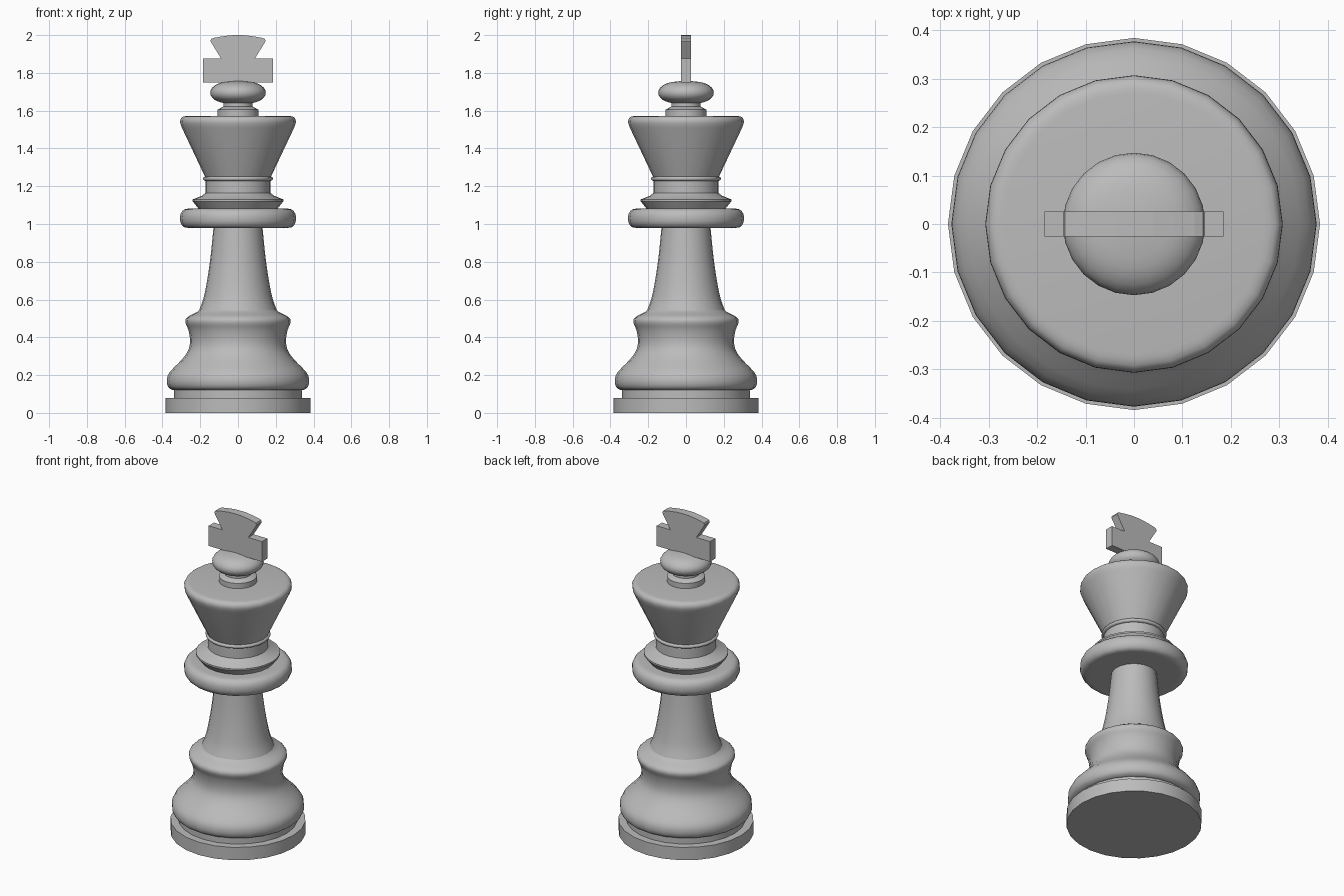
import bpy, bmesh, math
from mathutils import Vector
from mathutils.geometry import interpolate_bezier

if "Cube" in bpy.data.objects:
    bpy.data.objects.remove(bpy.data.objects["Cube"], do_unlink=True)

SIDES = 24
grey = bpy.data.materials.new("grey")
grey.use_nodes = True
colour = (0.5, 0.5, 0.5, 1)
grey.diffuse_color = colour
grey.node_tree.nodes["Principled BSDF"].inputs["Base Color"].default_value = colour


def finish(name, bm, smooth=True):
    bmesh.ops.recalc_face_normals(bm, faces=bm.faces)
    mesh = bpy.data.meshes.new(name)
    bm.to_mesh(mesh)
    bm.free()
    mesh.materials.append(grey)
    ob = bpy.data.objects.new(name, mesh)
    bpy.context.collection.objects.link(ob)
    if smooth:
        bpy.ops.object.select_all(action='DESELECT')
        ob.select_set(True)
        bpy.context.view_layer.objects.active = ob
        bpy.ops.object.shade_smooth_by_angle(angle=math.radians(35))
    return ob


def curve(points, steps=4):
    """Smooth (radius, height) line through the points."""
    p = [Vector((r, 0, z)) for r, z in points]
    ends = [p[0]] + p + [p[-1]]
    out = []
    for i in range(1, len(p)):
        a, b, c, d = ends[i - 1:i + 3]
        seg = interpolate_bezier(b, b + (c - a) / 6, c - (d - b) / 6, c, steps + 1)
        out += [(v.x, v.z) for v in seg[(1 if out else 0):]]
    return out


def lathe(name, profile):
    """Turn a (radius, height) profile around z and cap both ends."""
    bm = bmesh.new()
    rings = []
    for r, z in profile:
        angles = [2 * math.pi * i / SIDES for i in range(SIDES)]
        rings.append([bm.verts.new((r * math.cos(a), r * math.sin(a), z)) for a in angles])
    for low, high in zip(rings, rings[1:]):
        for i in range(SIDES):
            j = (i + 1) % SIDES
            bm.faces.new((low[i], low[j], high[j], high[i]))
    bm.faces.new(rings[0][::-1])
    bm.faces.new(rings[-1])
    return finish(name, bm)


# Foot
lathe("base_disc", [(0.384, 0), (0.384, 0.08)])
lathe("base_groove", [(0.338, 0.08), (0.338, 0.125)])

# Bell-shaped body and tapering stem
lathe("body", curve([(0.345, 0.12), (0.368, 0.135), (0.377, 0.17), (0.362, 0.215),
                     (0.295, 0.285), (0.262, 0.335), (0.254, 0.385), (0.263, 0.44),
                     (0.279, 0.48), (0.268, 0.507), (0.215, 0.535), (0.19, 0.56)], 3))
lathe("stem", curve([(0.205, 0.545), (0.182, 0.61), (0.162, 0.71),
                     (0.145, 0.83), (0.13, 0.98)]))

# Collar rings
lathe("collar", curve([(0.25, 0.98), (0.285, 0.983), (0.303, 1.005), (0.307, 1.03),
                       (0.303, 1.055), (0.285, 1.077), (0.25, 1.082)], 2))
lathe("collar_plate", [(0.208, 1.08), (0.24, 1.12), (0.24, 1.13), (0.19, 1.15), (0.172, 1.165)])
lathe("neck", [(0.172, 1.14), (0.172, 1.235)])
lathe("neck_ring", curve([(0.172, 1.228), (0.182, 1.232), (0.185, 1.24),
                          (0.182, 1.248), (0.172, 1.252)], 2))

# Crown
lathe("crown", [(0.172, 1.245)] + curve([(0.295, 1.505), (0.306, 1.535), (0.304, 1.555),
                                         (0.292, 1.568), (0.27, 1.572)], 2))

# Finial
lathe("finial_foot", [(0.108, 1.57), (0.108, 1.605), (0.078, 1.622)])
lathe("finial_neck", [(0.078, 1.61), (0.078, 1.665)])
lathe("finial_knob", curve([(0.075, 1.64), (0.11, 1.65), (0.138, 1.67), (0.147, 1.695),
                            (0.138, 1.72), (0.11, 1.741), (0.07, 1.752), (0.01, 1.758)], 2))

# Flat cross with a flared, arched top
half = [(0.185, 1.75), (0.185, 1.876), (0.09, 1.876), (0.146, 1.968),
        (0.142, 1.98), (0.125, 1.986), (0.085, 1.993), (0.04, 1.999)]
outline = half + [(0, 2.0)] + [(-x, z) for x, z in reversed(half)]
bm = bmesh.new()
face = bm.faces.new([bm.verts.new((x, -0.026, z)) for x, z in outline])
extruded = bmesh.ops.extrude_face_region(bm, geom=[face])
moved = [v for v in extruded["geom"] if isinstance(v, bmesh.types.BMVert)]
bmesh.ops.translate(bm, verts=moved, vec=(0, 0.052, 0))
finish("cross", bm, smooth=False)
